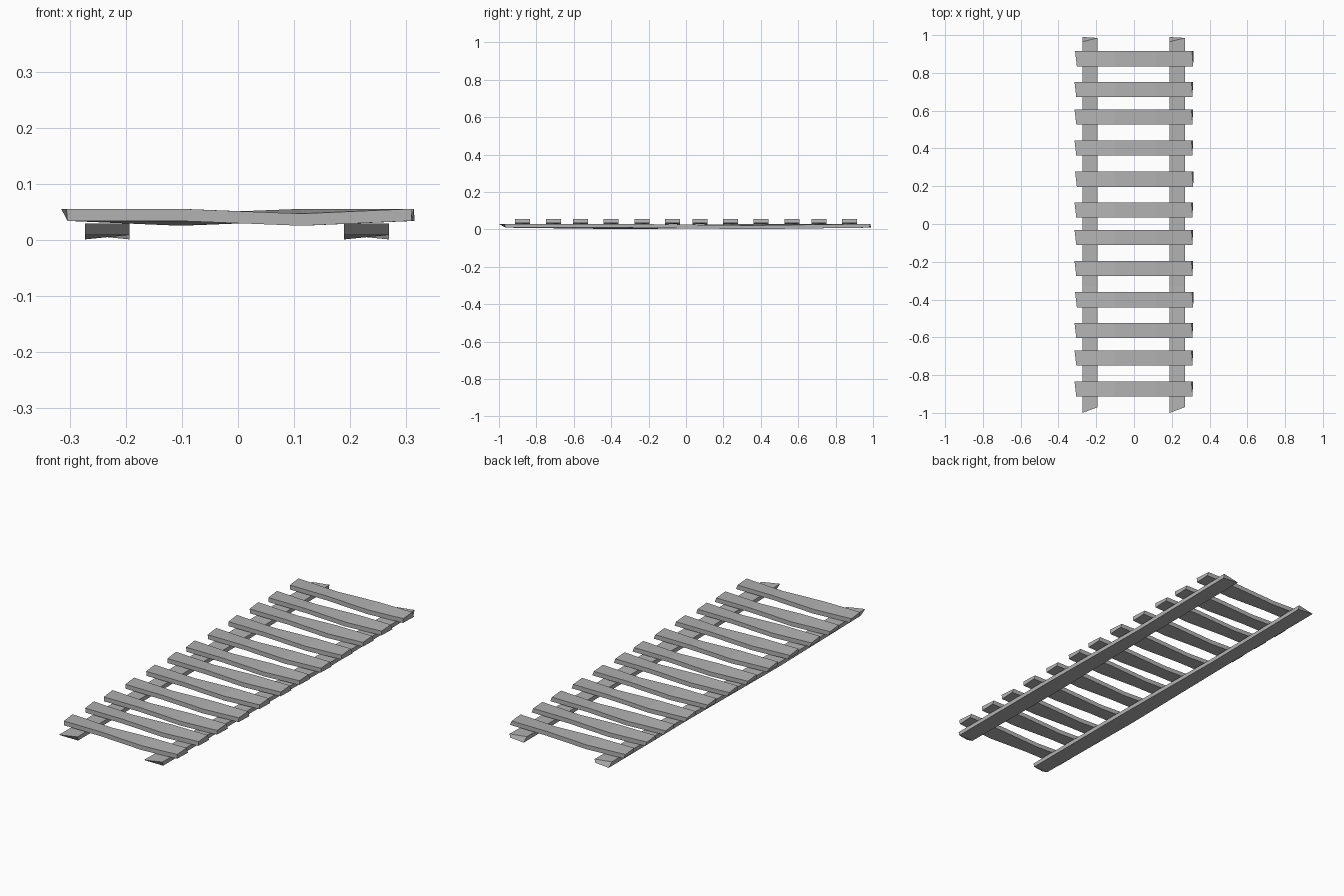
import bpy
import math
from mathutils import Matrix, Vector

cube = bpy.data.objects.get("Cube")
if cube:
    bpy.data.objects.remove(cube, do_unlink=True)

wood = bpy.data.materials.new("weathered grey")
wood.use_nodes = True
GREY = (0.45, 0.45, 0.45, 1)
wood.diffuse_color = GREY
wood.node_tree.nodes["Principled BSDF"].inputs["Base Color"].default_value = GREY

# Cross-sections along the board: lengthwise position of the four corners,
# then how far the front edge and the back edge sag.
# Corner order: front bottom, back bottom, back top, front top
SECTIONS = [
    ((-0.965, -0.965, -1.0, -0.97), 0, 0),
    ((-0.33,) * 4, 0, 0.4),
    ((0.36,) * 4, 0.4, 0),
    ((0.98, 0.99, 0.965, 0.985), 0, 0),
]


def board(name, length, width, thick, location, turn=0):
    """A rough plank with skewed ends and opposing dips in its two edges."""
    verts, faces = [], []
    for us, front, back in SECTIONS:
        for u, side, level, sag in zip(us, (-1, 1, 1, -1), (0, 0, 1, 1),
                                       (front, back, back, front)):
            verts.append(Vector((u * length / 2, side * width / 2, (level - sag) * thick)))
    for s in range(len(SECTIONS) - 1):
        for k in range(4):
            a, b = 4 * s + k, 4 * s + (k + 1) % 4
            faces.append((a, a + 4, b + 4, b))
    last = 4 * len(SECTIONS) - 4
    faces += [(0, 1, 2, 3), (last + 3, last + 2, last + 1, last)]
    mesh = bpy.data.meshes.new(name)
    mesh.from_pydata(verts, [], faces)
    mesh.transform(Matrix.Rotation(turn, 4, "Z"))
    # make all faces point outwards
    mesh.flip_normals()
    mesh.materials.append(wood)
    obj = bpy.data.objects.new(name, mesh)
    obj.location = location
    bpy.context.collection.objects.link(obj)


# Two long rails
for name, x in (("right_rail", -0.233), ("left_rail", 0.229)):
    board(name, 2.0, 0.08, 0.02, (x, 0, 0.009), math.pi / 2)

# Three repeats of four slats
for group in range(3):
    for i, step in enumerate((0, 0.163, 0.308, 0.473)):
        x = 0.003 if i == 0 else 0
        board(f"slat_{group * 4 + i + 1}", 0.63, 0.08, 0.0215,
              (x, 0.875 - 0.638 * group - step, 0.034))
